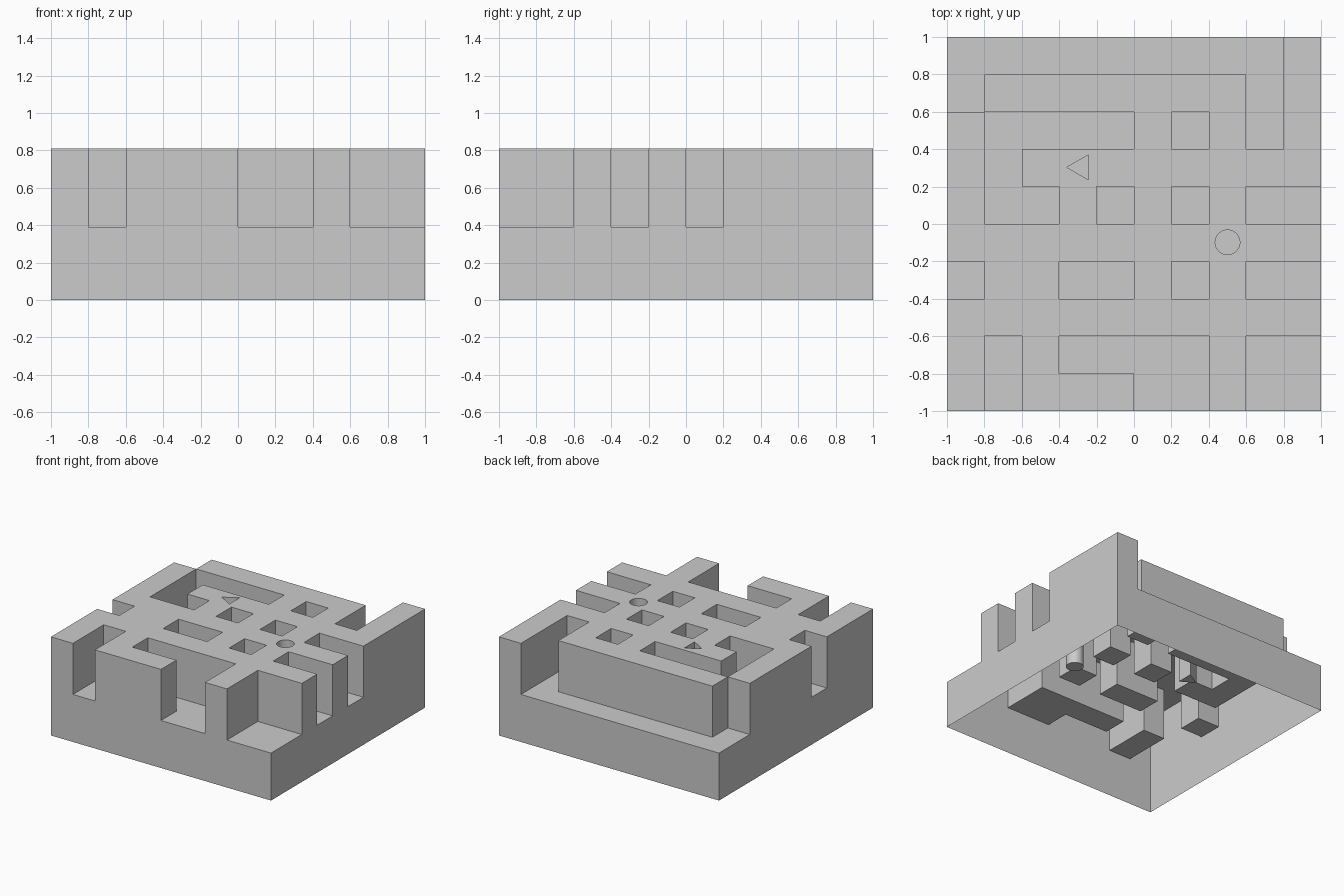
import bpy, bmesh
from math import cos, sin, pi

if "Cube" in bpy.data.objects:
    bpy.data.objects.remove(bpy.data.objects["Cube"])

TOP, FLOOR, HOLE = 0.81, 0.39, 0.31
LEVELS = [0.0, FLOOR, TOP]
CELL = 0.2

# Plan of the block, back row first: '#' raised, '.' sunk, T / O raised with a hole
PLAN = [
    ".........#",
    ".#######.#",
    "#....#.#.#",
    "#.#T######",
    "#..#.#.#..",
    "#######O##",
    ".##..#.#..",
    "##########",
    "#.#....#..",
    "#.###..#..",
][::-1]
N = len(PLAN)

# Hole outlines: centre x, centre y, radius, sides
HOLES = {"T": (-0.282, 0.303, 0.077, 3), "O": (0.5, -0.098, 0.066, 40)}


def level(i, j):
    if not (0 <= i < N and 0 <= j < N):
        return 0
    return 1 if PLAN[j][i] == "." else 2


bm = bmesh.new()


def face(*points):
    return bm.faces.new([bm.verts.new(p) for p in points])


def pierced_top(corners, hole):
    """Raised cell with a blind hole sunk into it."""
    cx, cy, r, sides = hole
    ring = [(cx + r * cos(pi + 2 * pi * k / sides),
             cy + r * sin(pi + 2 * pi * k / sides)) for k in range(sides)]
    edges = []
    for loop in (corners, ring):
        verts = [bm.verts.new((x, y, TOP)) for x, y in loop]
        edges += [bm.edges.new((verts[k - 1], verts[k])) for k in range(len(verts))]
    filled = bmesh.ops.triangle_fill(bm, edges=edges, use_beauty=True, normal=(0, 0, 1))
    for f in filled["geom"]:
        if isinstance(f, bmesh.types.BMFace):
            f.normal_update()
            if f.normal.z < 0:
                f.normal_flip()
    # hole walls and bottom
    for a, b in zip(ring, ring[1:] + ring[:1]):
        face((*b, HOLE), (*a, HOLE), (*a, TOP), (*b, TOP))
    face(*[(*p, HOLE) for p in ring])


for j in range(N):
    for i in range(N):
        x, y = -1 + i * CELL, -1 + j * CELL
        corners = [(x, y), (x + CELL, y), (x + CELL, y + CELL), (x, y + CELL)]
        here = level(i, j)
        # top of the cell
        if PLAN[j][i] in HOLES:
            pierced_top(corners, HOLES[PLAN[j][i]])
        else:
            face(*[(*c, LEVELS[here]) for c in corners])
        # walls down to lower neighbours; the underside stays open
        for k, (di, dj) in enumerate([(0, -1), (1, 0), (0, 1), (-1, 0)]):
            a, b = corners[k], corners[(k + 1) % 4]
            for s in range(level(i + di, j + dj), here):
                lo, hi = LEVELS[s], LEVELS[s + 1]
                face((*a, lo), (*b, lo), (*b, hi), (*a, hi))

bmesh.ops.remove_doubles(bm, verts=bm.verts[:], dist=0.0005)

mesh = bpy.data.meshes.new("patterned_block")
bm.to_mesh(mesh)
bm.free()
block = bpy.data.objects.new("patterned_block", mesh)
bpy.context.collection.objects.link(block)

# Smooth only the round hole; all block edges stay sharp
bpy.context.view_layer.objects.active = block
block.select_set(True)
bpy.ops.object.shade_smooth_by_angle(angle=pi / 6)
